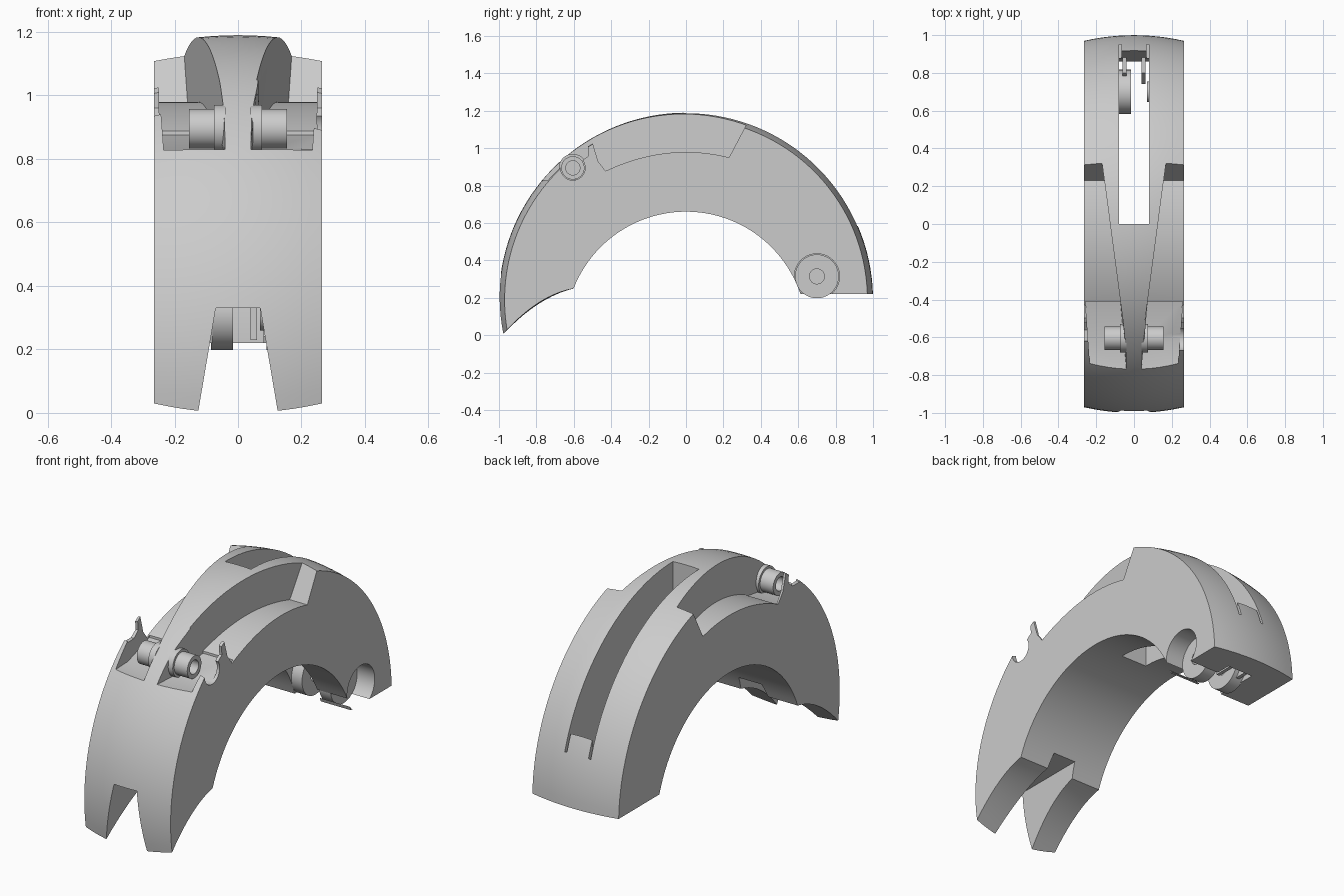
import bpy, bmesh
from math import sin, cos, asin, pi, radians

old = bpy.data.objects.get("Cube")
if old:
    bpy.data.objects.remove(old, do_unlink=True)

grey = bpy.data.materials.new("light grey")
grey.use_nodes = True
colour = (0.6, 0.6, 0.6, 1)
grey.diffuse_color = colour
grey.node_tree.nodes["Principled BSDF"].inputs["Base Color"].default_value = colour

HALF = 0.265      # half width of the arch
AXIS = 0.19       # height of the outer circle's centre


def finish(name, bm):
    bmesh.ops.recalc_face_normals(bm, faces=bm.faces)
    mesh = bpy.data.meshes.new(name)
    bm.to_mesh(mesh)
    bm.free()
    ob = bpy.data.objects.new(name, mesh)
    bpy.context.collection.objects.link(ob)
    mesh.materials.append(grey)
    return ob


def loft(name, sections, closed=False):
    """Join equal-length loops of points; cap the ends unless closed."""
    bm = bmesh.new()
    rows = [[bm.verts.new(p) for p in s] for s in sections]
    n = len(rows[0])
    pairs = list(zip(rows, rows[1:]))
    if closed:
        pairs.append((rows[-1], rows[0]))
    else:
        bm.faces.new(rows[0])
        bm.faces.new(rows[-1])
    for a, b in pairs:
        for i in range(n):
            j = (i + 1) % n
            bm.faces.new((a[i], a[j], b[j], b[i]))
    return finish(name, bm)


def prism(name, outline, x0, x1):
    """Extrude a (y, z) outline between two x values, which may depend on y."""
    def at(x, y):
        return x(y) if callable(x) else x
    return loft(name, [[(at(x, y), y, z) for y, z in outline] for x in (x0, x1)])


def ring(x, y, z, r, n=40):
    return [(x, y + r * cos(2 * pi * i / n), z + r * sin(2 * pi * i / n)) for i in range(n)]


def rod(name, x0, x1, y, z, r):
    return loft(name, [ring(x, y, z, r) for x in (x0, x1)])


def tube(name, x0, x1, y, z, r, hole):
    ob = loft(name, [ring(x0, y, z, r), ring(x1, y, z, r),
                     ring(x1, y, z, hole), ring(x0, y, z, hole)], closed=True)
    smooth(ob)
    return ob


def select(ob):
    bpy.ops.object.select_all(action='DESELECT')
    ob.select_set(True)
    bpy.context.view_layer.objects.active = ob


def smooth(ob):
    select(ob)
    bpy.ops.object.shade_smooth_by_angle(angle=radians(25))


def cut(ob, cutter):
    cutter.hide_render = True
    select(ob)
    mod = ob.modifiers.new("cut", 'BOOLEAN')
    mod.operation = 'DIFFERENCE'
    mod.solver = 'EXACT'
    mod.object = cutter
    bpy.ops.object.modifier_apply(modifier=mod.name)
    bpy.data.objects.remove(cutter, do_unlink=True)


# Arch body: crowned outer band, inner arc, hollowed front foot
def arch_section(x, n=72, m=40, k=10):
    drop = 0.03 * (x / HALF) ** 2
    R = 1 - drop
    start = asin(0.03 / R)
    end = pi + asin((AXIS - drop) / R)
    pts = []
    for i in range(n + 1):
        a = start + (end - start) * i / n
        pts.append((x, R * cos(a), AXIS + R * sin(a)))
    tip = pts[-1]
    for i in range(1, k):
        t = i / k
        y = tip[1] + (-0.6 - tip[1]) * t
        z = tip[2] + (0.25 - tip[2]) * t + 0.16 * t * (1 - t)
        pts.append((x, y, z))
    r, low = 0.645, 0.016
    a0, a1 = pi - asin(0.234 / r), asin(0.204 / r)
    for i in range(m + 1):
        a = a0 + (a1 - a0) * i / m
        pts.append((x, r * cos(a), low + r * sin(a)))
    return pts


body = loft("arch_body", [arch_section(HALF * (i / 6 - 1)) for i in range(13)])

# Tapered front notch
bm = bmesh.new()
outline = [(-0.16, -0.2), (0.16, -0.2), (0.07, 0.33), (-0.07, 0.33)]
bm.free()
cut(body, loft("notch_cutter", [[(x, y, z) for x, z in outline] for y in (-1.2, -0.4)]))

# Rear slot, right through the band, with a narrow slit at each side
cut(body, prism("slot_cutter", [(0, 0), (0.86, 0), (0.86, 0.32), (0.92, 0.6),
                                (0.92, 1.4), (0, 1.4)], -0.08, 0.08))
for s in (-1, 1):
    cut(body, prism("slit_cutter", [(0.8, 0.4), (0.95, 0.4), (0.95, 0.8), (0.8, 0.8)],
                    s * 0.066, s * 0.08))

# Side pockets leaving a tapering central ridge, and front pivot pockets
floor = [(-0.43 + 0.66 * i / 16) for i in range(17)]
side_outline = [(y, 0.98 - 0.55 * y * y) for y in floor]
side_outline += [(0.33, 1.14), (0.4, 1.3), (-0.62, 1.3), (-0.5, 1.03), (-0.47, 0.93)]
pivot_outline = [(-0.79, 0.83), (-0.62, 0.825), (-0.41, 0.875), (-0.4, 1.3), (-0.79, 1.3)]
for s in (-1, 1):
    def ridge(y, s=s):
        return s * (0.04 + 0.133 * max(y + 0.65, 0))

    def lip(y, s=s):
        return s * (0.232 + 0.07 * (y + 0.77))
    cut(body, prism("side_cutter", side_outline, lambda y: s * (0.04 + 0.133 * (y + 0.65)), s * 0.4))
    cut(body, prism("pivot_cutter", pivot_outline, ridge, lip))
    # Broken-out gap in the thin lip above the pivot
    cut(body, prism("gap_cutter", [(-0.62, 0.93), (-0.56, 0.93), (-0.52, 0.96),
                                   (-0.54, 1.2), (-0.66, 1.2)], s * 0.2, s * 0.4))

# Round openings on the left side for the pivot and the wheel
cut(body, rod("pivot_hole_cutter", 0.2, 0.4, -0.605, 0.895, 0.066))
cut(body, rod("wheel_hole_cutter", 0.04, 0.4, 0.7, 0.315, 0.121))
smooth(body)

# Front pivots with their collars
for s, side in ((1, "left"), (-1, "right")):
    tube(side + "_pivot_tube", s * 0.07, s * 0.155, -0.605, 0.895, 0.062, 0.038)
    tube(side + "_pivot_collar", s * 0.04, s * 0.075, -0.605, 0.895, 0.075, 0.038)

# Rear wheels, hub and the two prongs that hold them
tube("inner_wheel", -0.085, -0.015, 0.7, 0.315, 0.117, 0.04)
tube("outer_wheel", 0.09, 0.16, 0.7, 0.315, 0.117, 0.04)
tube("wheel_hub", 0.07, 0.09, 0.7, 0.315, 0.055, 0.04)
for s, side in ((1, "left"), (-1, "right")):
    prism(side + "_prong", [(0.74, 0.23), (0.88, 0.23), (0.9, 0.42), (0.8, 0.42), (0.74, 0.34)],
          s * 0.04, s * 0.06)
